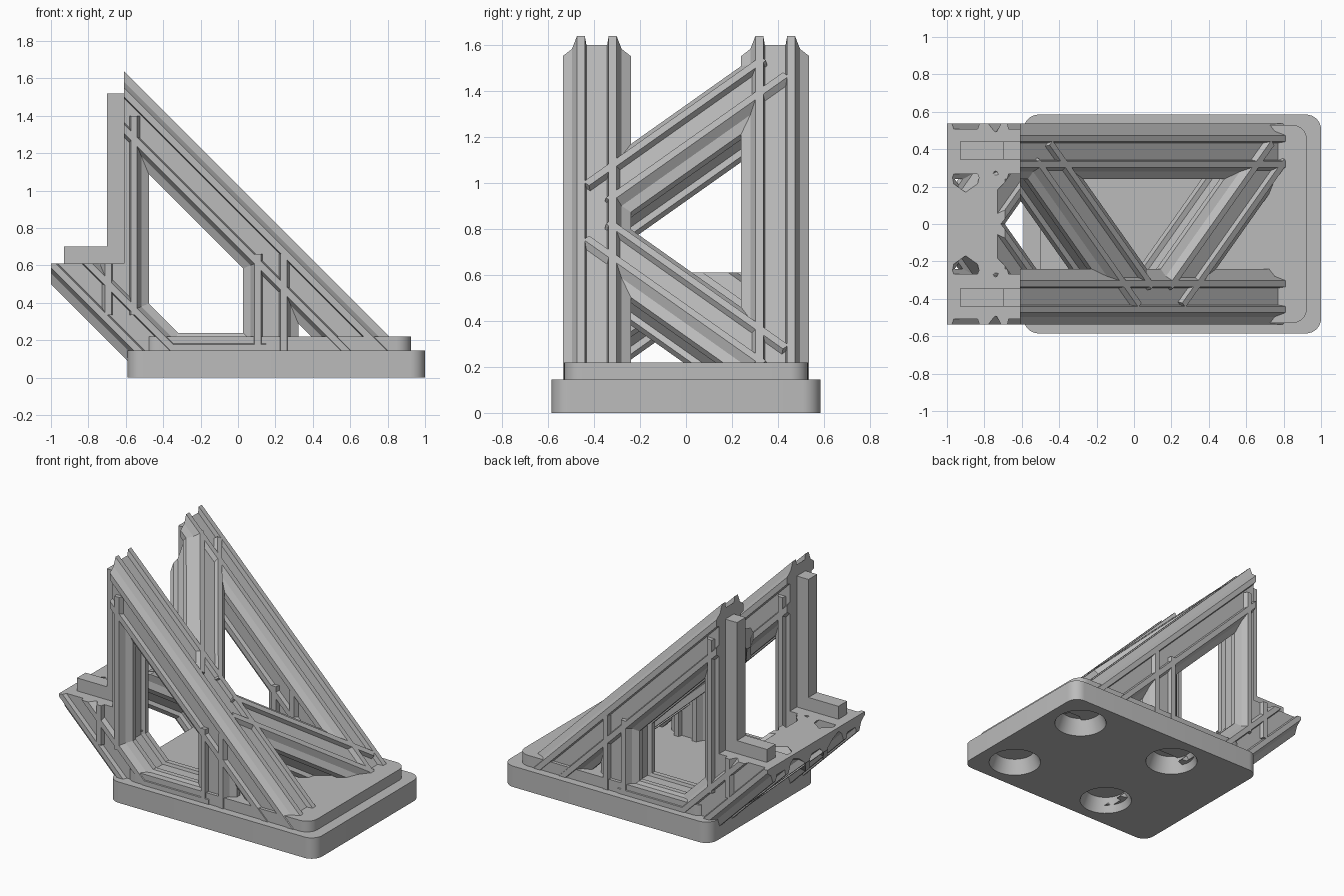
import bpy
import bmesh
from mathutils import Vector, Matrix

cube = bpy.data.objects.get("Cube")
if cube:
    bpy.data.objects.remove(cube)

grey = bpy.data.materials.new("plain grey")
grey.use_nodes = True
colour = (0.5, 0.5, 0.5, 1)
grey.diffuse_color = colour
grey.node_tree.nodes["Principled BSDF"].inputs["Base Color"].default_value = colour

H = 0.148          # half the width of a slotted beam
SIDE = 0.388       # distance of each side frame from the middle
X, Y, Z = Vector((1, 0, 0)), Vector((0, 1, 0)), Vector((0, 0, 1))


def finish(name, bm):
    """Turn a bmesh into a named object."""
    bmesh.ops.recalc_face_normals(bm, faces=bm.faces)
    mesh = bpy.data.meshes.new(name)
    bm.to_mesh(mesh)
    bm.free()
    mesh.materials.append(grey)
    obj = bpy.data.objects.new(name, mesh)
    bpy.context.collection.objects.link(obj)
    return obj


def beam_profile():
    """Square section with a slot in each side and notched corners."""
    quarter = [(0.045, 0.12), (0.052, H), (0.086, H), (0.108, 0.108),
               (H, 0.086), (H, 0.052), (0.12, 0.045)]
    points = []
    for turn in range(4):
        for u, v in reversed(quarter):
            for _ in range(turn):
                u, v = -v, u
            points.append((u, v))
    # each quarter runs against the turn, so flip it into one loop
    loop = []
    for turn in range(4):
        loop += points[turn * 7:turn * 7 + 7]
    return loop


def beam(name, start, end, up, clips=()):
    """Extrude the beam profile from start to end, then trim it.
    Each clip is (point, outward direction); the outside is removed."""
    start, end = Vector(start), Vector(end)
    along = (end - start).normalized()
    side = along.cross(up).normalized()
    up = side.cross(along)
    bm = bmesh.new()
    ring = [bm.verts.new(start + side * u + up * v) for u, v in beam_profile()]
    face = bm.faces.new(ring)
    top = bmesh.ops.extrude_face_region(bm, geom=[face])
    moved = [g for g in top["geom"] if isinstance(g, bmesh.types.BMVert)]
    bmesh.ops.translate(bm, verts=moved, vec=end - start)
    for point, normal in clips:
        bmesh.ops.bisect_plane(bm, geom=bm.verts[:] + bm.edges[:] + bm.faces[:],
                               plane_co=point, plane_no=normal, clear_outer=True)
        rim = [e for e in bm.edges if e.is_boundary]
        if rim:
            bmesh.ops.holes_fill(bm, edges=rim, sides=0)
    return finish(name, bm)


def box(name, low, high, radius=0):
    """Box between two corners, with optional rounded upright edges."""
    low, high = Vector(low), Vector(high)
    bm = bmesh.new()
    bmesh.ops.create_cube(bm, size=1)
    bmesh.ops.scale(bm, verts=bm.verts, vec=high - low)
    bmesh.ops.translate(bm, verts=bm.verts, vec=(low + high) / 2)
    if radius:
        upright = [e for e in bm.edges
                   if abs(e.verts[0].co.z - e.verts[1].co.z) > 0.01]
        bmesh.ops.bevel(bm, geom=upright, offset=radius, segments=8,
                        profile=0.5, affect='EDGES')
    return finish(name, bm)


def make_active(obj):
    bpy.ops.object.select_all(action='DESELECT')
    obj.select_set(True)
    bpy.context.view_layer.objects.active = obj


# Stepped base plate with rounded corners
base = box("base_plate", (-0.59, -0.585, 0), (1, 0.585, 0.145), 0.08)
step = box("base_step", (-0.5, -0.53, 0.14), (0.925, 0.53, 0.22), 0.08)

# Four tapered sockets in the underside
bm = bmesh.new()
for x in (-0.04, 0.75):
    for y in (-0.34, 0.34):
        bmesh.ops.create_cone(bm, cap_ends=True, segments=40, radius1=0.175,
                              radius2=0.13, depth=0.12,
                              matrix=Matrix.Translation((x, y, 0.05)))
cutter = finish("socket_cutter", bm)
cutter.hide_render = True
cut = base.modifiers.new("sockets", 'BOOLEAN')
cut.operation = 'DIFFERENCE'
cut.solver = 'EXACT'
cut.object = cutter
make_active(base)
bpy.ops.object.modifier_apply(modifier=cut.name)
bpy.data.objects.remove(cutter)
for plate in (base, step):
    make_active(plate)
    bpy.ops.object.shade_smooth_by_angle()

# Trimming planes
slope = X + Z
wall = (Vector((-0.61, 0, 0)), -X)
floor = (Vector((0, 0, 0.1)), -Z)
ledge = (Vector((0, 0, 0.61)), Z)
back_edge = (Vector((-1, 0, 0)), -X)
low_floor = (Vector((0, 0, 0.05)), -Z)

# Side frames
for label, s in (("left", 1), ("right", -1)):
    y = SIDE * s
    beam("main_slope_beam_" + label, (-1, y, 1.82), (1, y, -0.18), slope,
         [wall, floor])
    beam("lower_slope_beam_" + label, (-1.3, y, 1.01), (0, y, -0.29), slope,
         [back_edge, ledge, low_floor])
    beam("tall_post_" + label, (-0.625, y, 0.6), (-0.625, y, 1.4), X, [wall])
    beam("tall_post_foot_" + label, (-0.625, y, 0.335), (-0.625, y, 0.61), X)
    beam("short_post_" + label, (0.175, y, 0.1), (0.175, y, 0.66), X)
    beam("floor_rail_" + label, (-0.35, y, 0.092), (0.15, y, 0.092), Z, [floor])
    # Angle bracket standing on the ledge
    low, high = sorted((0.345 * s, 0.44 * s))
    box("bracket_upright_" + label, (-0.7, low, 0.61), (-0.61, high, 1.52))
    box("bracket_foot_" + label, (-0.93, low, 0.61), (-0.7, high, 0.70))


def brace(name, x, z, s, clips):
    """Diagonal brace through (x, 0, z), dropping towards side s."""
    middle = Vector((x, 0, z))
    reach = Vector((0.707, s, -0.707)) * 0.385
    beam(name, middle - reach, middle + reach, slope, clips)


# Zigzag braces of the main slope
brace("upper_brace", -0.31, 1.13, -1, [wall, floor])
brace("lower_brace", 0.40, 0.42, 1, [wall, floor])

# Crossed braces under the ledge
for label, s in (("left", 1), ("right", -1)):
    brace("ledge_brace_" + label, -0.9, 0.61, s, [back_edge, ledge, low_floor])
